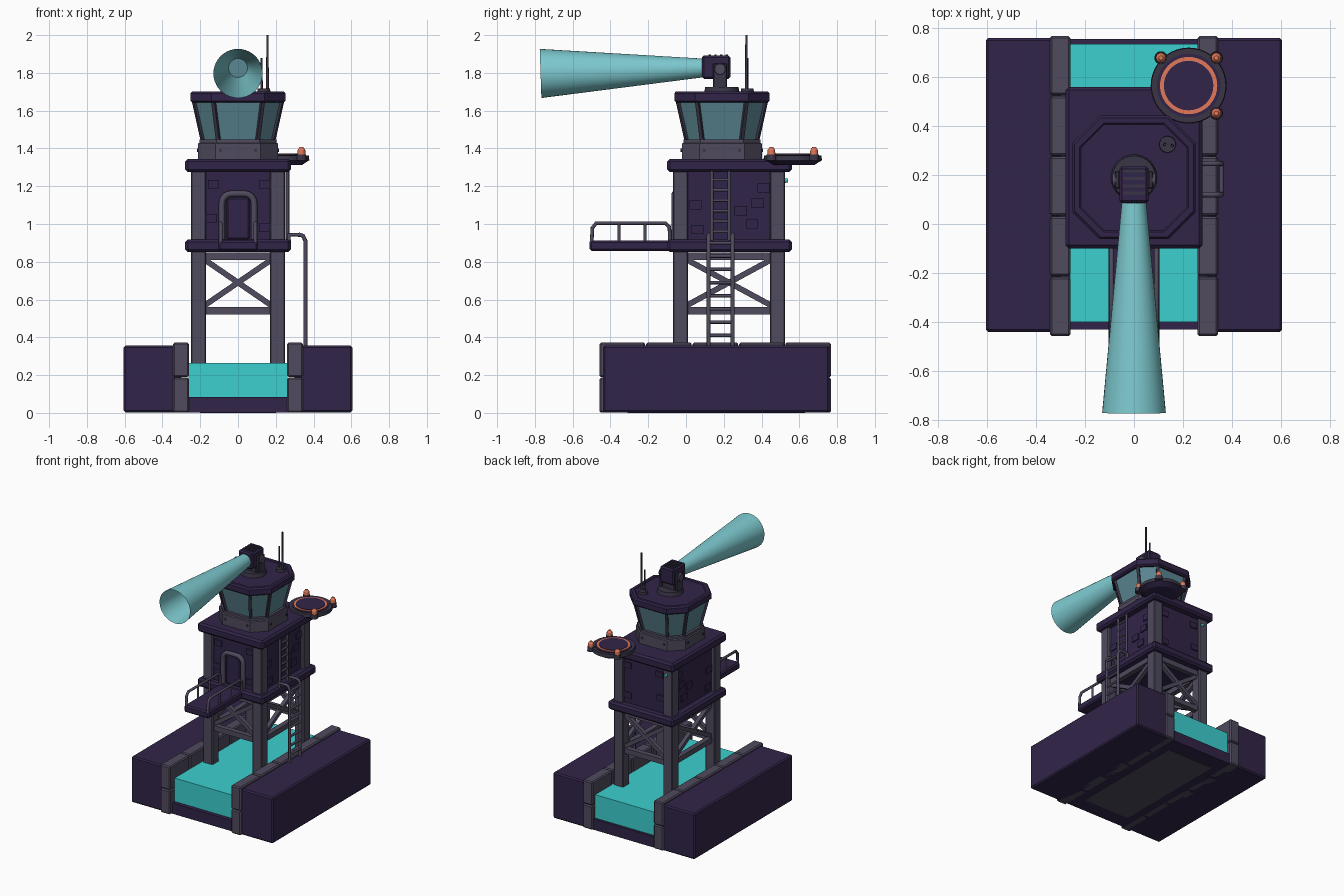
import bpy, bmesh, math
from mathutils import Vector, Matrix

if "Cube" in bpy.data.objects:
    bpy.data.objects.remove(bpy.data.objects["Cube"])

def mat(name, r, g, b):
    m = bpy.data.materials.new(name)
    m.diffuse_color = (r, g, b, 1)
    m.use_nodes = True
    m.node_tree.nodes["Principled BSDF"].inputs["Base Color"].default_value = m.diffuse_color
    return m

PURPLE = mat("dark_purple", 0.031, 0.018, 0.066)
GREY = mat("stone_grey", 0.080, 0.070, 0.112)
DARK = mat("dark_metal", 0.042, 0.036, 0.062)
WATER = mat("water_cyan", 0.045, 0.63, 0.63)
GLASS = mat("window_glass", 0.105, 0.242, 0.291)
BEAM = mat("pale_beam", 0.205, 0.59, 0.63)
ORANGE = mat("signal_orange", 0.75, 0.19, 0.10)

CY = 0.2275   # tower centre
OY = 0.19     # control room centre

def finish(name, bm, m, smooth=False):
    bmesh.ops.recalc_face_normals(bm, faces=bm.faces)
    me = bpy.data.meshes.new(name)
    if smooth:
        for f in bm.faces:
            f.smooth = len(f.verts) == 4
    bm.to_mesh(me)
    bm.free()
    me.materials.append(m)
    ob = bpy.data.objects.new(name, me)
    bpy.context.collection.objects.link(ob)
    return ob

def box(name, x0, x1, y0, y1, z0, z1, m, bevel=0.0):
    bm = bmesh.new()
    bmesh.ops.create_cube(bm, size=1)
    for v in bm.verts:
        v.co = Vector(((x0 + x1) / 2 + v.co.x * (x1 - x0),
                       (y0 + y1) / 2 + v.co.y * (y1 - y0),
                       (z0 + z1) / 2 + v.co.z * (z1 - z0)))
    if bevel:
        bmesh.ops.bevel(bm, geom=bm.edges[:], offset=bevel, segments=1, affect='EDGES')
    return finish(name, bm, m)

def cyl(name, a, b, r0, r1, m, n=32, caps=True):
    a, b = Vector(a), Vector(b)
    bm = bmesh.new()
    M = Matrix.Translation((a + b) / 2) @ (b - a).to_track_quat('Z', 'Y').to_matrix().to_4x4()
    bmesh.ops.create_cone(bm, cap_ends=caps, segments=n, radius1=r0, radius2=r1,
                          depth=(b - a).length, matrix=M)
    return finish(name, bm, m, True)

def bar(name, a, b, w, m, h=None):
    """Rectangular beam between two points."""
    a, b = Vector(a), Vector(b)
    bm = bmesh.new()
    M = Matrix.Translation((a + b) / 2) @ (b - a).to_track_quat('Z', 'Y').to_matrix().to_4x4()
    bmesh.ops.create_cube(bm, size=1, matrix=M @ Matrix.Diagonal((w, h or w, (b - a).length, 1)))
    return finish(name, bm, m)

def tube(name, pts, r, m):
    cu = bpy.data.curves.new(name, 'CURVE')
    cu.dimensions = '3D'
    cu.bevel_depth = r
    cu.bevel_resolution = 2
    cu.use_fill_caps = True
    s = cu.splines.new('POLY')
    s.points.add(len(pts) - 1)
    for p, co in zip(s.points, pts):
        p.co = (*co, 1)
    cu.materials.append(m)
    ob = bpy.data.objects.new(name, cu)
    bpy.context.collection.objects.link(ob)
    bpy.ops.object.select_all(action='DESELECT')
    ob.select_set(True)
    bpy.context.view_layer.objects.active = ob
    bpy.ops.object.convert(target='MESH')

def octagon(h):
    c = h * 0.56
    return [(h, -c), (h, c), (c, h), (-c, h), (-h, c), (-h, -c), (-c, -h), (c, -h)]

def octo(name, levels, m):
    """Stack of chamfered squares given as (half width, z)."""
    bm = bmesh.new()
    rings = [[bm.verts.new((x, OY + y, z)) for x, y in octagon(h)] for h, z in levels]
    for p, q in zip(rings, rings[1:]):
        for i in range(8):
            bm.faces.new((p[i], p[(i + 1) % 8], q[(i + 1) % 8], q[i]))
    bm.faces.new(rings[0])
    bm.faces.new(rings[-1])
    return finish(name, bm, m)

# Canal base: banks, bed, water, kerbs, underside plate
for s, side in ((-1, "left"), (1, "right")):
    x0, x1 = sorted((s * 0.30, s * 0.605))
    box(side + "_bank", x0, x1, -0.44, 0.76, 0.002, 0.356, PURPLE, 0.01)
    x0, x1 = sorted((s * 0.26, s * 0.343))
    step = 1.23 / 5
    for i in range(5):
        y = -0.46 + i * step
        for z0, z1 in ((0.002, 0.187), (0.19, 0.372)):
            box(side + "_kerb_stone", x0, x1, y + 0.002, y + step - 0.002, z0, z1, GREY, 0.008)
box("canal_bed", -0.3, 0.3, -0.43, 0.755, 0.002, 0.085, PURPLE)
box("water", -0.262, 0.262, -0.40, 0.735, 0.08, 0.265, WATER)
box("underside_plate", -0.2, 0.2, -0.31, 0.63, 0.0, 0.01, GREY)

# Corner posts and lattice bracing
LX, LY = 0.21, 0.2575
for sx in (-1, 1):
    for sy in (-1, 1):
        x, y = sx * LX, CY + sy * LY
        box("tower_leg", x - 0.04, x + 0.04, y - 0.04, y + 0.04, 0.085, 1.28, GREY, 0.006)
for s in (-1, 1):
    y, x = CY + s * LY, s * LX
    for z in (0.54, 0.83):
        bar("cross_beam", (-LX, y, z), (LX, y, z), 0.04, GREY)
        bar("side_beam", (x, CY - LY, z), (x, CY + LY, z), 0.04, GREY)
    for d in (-1, 1):
        bar("front_back_brace", (-d * 0.19, y, 0.56), (d * 0.19, y, 0.82), 0.03, GREY)
        bar("side_brace", (x, CY - d * 0.24, 0.56), (x, CY + d * 0.24, 0.82), 0.03, GREY)

# Cabin
box("cabin_floor", -0.28, 0.28, -0.1, 0.56, 0.852, 0.918, PURPLE, 0.014)
box("cabin_walls", -0.225, 0.225, -0.05, 0.505, 0.9, 1.29, PURPLE)
box("cabin_roof", -0.28, 0.28, -0.1, 0.56, 1.275, 1.345, PURPLE, 0.014)
for x, z in ((-0.13, 1.21), (0.14, 1.21), (-0.14, 1.03), (0.14, 0.98)):
    for y in (-0.05, 0.505):
        box("wall_plate", x - 0.03, x + 0.03, y - 0.009, y + 0.009, z - 0.022, z + 0.022, PURPLE)
for y, z in ((0.41, 1.19), (0.35, 1.0), (0.29, 1.07), (0.05, 1.1), (0.06, 0.97), (0.38, 1.11)):
    for x in (-0.225, 0.225):
        box("side_plate", x - 0.009, x + 0.009, y - 0.032, y + 0.032, z - 0.024, z + 0.024, PURPLE)
cyl("rear_lamp", (-0.2, 0.52, 1.23), (-0.2, 0.54, 1.23), 0.013, 0.01, WATER, 12)

# Door with arched frame
arch = [(-0.085, -0.06, 0.91)]
arch += [(sx * 0.035 + 0.05 * math.cos(a), -0.06, 1.11 + 0.05 * math.sin(a))
         for sx, a0 in ((-1, math.pi), (1, math.pi / 2))
         for a in [a0 - k * math.pi / 8 for k in range(5)]]
arch.append((0.085, -0.06, 0.91))
tube("door_frame", arch, 0.017, GREY)
box("door_panel", -0.06, 0.06, -0.062, -0.04, 0.918, 1.14, PURPLE, 0.008)

# Balcony and railings
box("balcony", -0.105, 0.105, -0.51, -0.08, 0.858, 0.912, PURPLE, 0.01)
for s in (-1, 1):
    x = s * 0.092
    tube("balcony_rail", [(x, -0.5, 0.9), (x, -0.495, 0.98), (x, -0.475, 1.005),
                          (x, -0.11, 1.005), (x, -0.088, 0.985), (x, -0.085, 0.9)], 0.01, GREY)
    for y in (-0.355, -0.217):
        tube("rail_post", [(x, y, 0.9), (x, y, 1.005)], 0.008, GREY)

# Ladders on the right side
for y in (0.12, 0.247):
    tube("lower_ladder_rail", [(0.357, y, 0.35), (0.357, y, 0.91), (0.345, y, 0.937),
                               (0.325, y, 0.943), (0.27, y, 0.943), (0.27, y, 0.9)], 0.011, GREY)
for i in range(8):
    z = 0.41 + i * 0.07
    tube("lower_rung", [(0.357, 0.12, z), (0.357, 0.247, z)], 0.009, GREY)
for y in (0.137, 0.228):
    tube("upper_ladder_rail", [(0.262, y, 0.9), (0.262, y, 1.3)], 0.01, GREY)
for i in range(7):
    z = 0.96 + i * 0.055
    tube("upper_rung", [(0.262, 0.137, z), (0.262, 0.228, z)], 0.008, GREY)

# Control room
octo("control_room_base", [(0.212, 1.34), (0.212, 1.425), (0.204, 1.43), (0.204, 1.447)], GREY)
octo("control_room_glass", [(0.183, 1.44), (0.23, 1.65)], GLASS)
for (x0, y0), (x1, y1) in zip(octagon(0.184), octagon(0.231)):
    bar("window_mullion", (x0, OY + y0, 1.44), (x1, OY + y1, 1.65), 0.02, DARK)
octo("control_room_roof", [(0.24, 1.642), (0.252, 1.652), (0.252, 1.692), (0.243, 1.702),
                           (0.222, 1.702), (0.216, 1.696)], PURPLE)
for s in (-1, 1):
    for x in (-0.17, 0.17):
        cyl("base_bolt", (x * 0.55, OY + s * 0.2, 1.39), (x * 0.55, OY + s * 0.218, 1.39), 0.009, 0.009, DARK, 8)
        cyl("base_bolt", (s * 0.2, OY + x * 0.55, 1.39), (s * 0.218, OY + x * 0.55, 1.39), 0.009, 0.009, DARK, 8)

# Searchlight and its beam
cyl("light_turntable", (0, OY, 1.69), (0, OY, 1.725), 0.095, 0.088, DARK)
for s in (-1, 1):
    x0, x1 = sorted((s * 0.058, s * 0.078))
    box("light_fork", x0, x1, 0.143, 0.217, 1.72, 1.85, DARK, 0.005)
    cyl("light_pivot", (s * 0.07, 0.18, 1.82), (s * 0.088, 0.18, 1.82), 0.03, 0.028, GREY, 20)
box("light_neck", -0.05, 0.05, 0.143, 0.217, 1.71, 1.79, DARK)
box("light_head", -0.06, 0.06, 0.085, 0.235, 1.768, 1.892, PURPLE, 0.01)
for i in range(4):
    y = 0.12 + i * 0.03
    box("cooling_fin", -0.045, 0.045, y, y + 0.012, 1.885, 1.898, DARK)
cyl("light_lens", (0, 0.09, 1.826), (0, 0.078, 1.826), 0.05, 0.05, GLASS)
cyl("light_beam", (0, 0.085, 1.826), (0, -0.77, 1.797), 0.05, 0.13, BEAM, 40, False)

# Antennas
cyl("antenna_base", (0.137, 0.325, 1.69), (0.137, 0.325, 1.717), 0.035, 0.033, DARK, 20)
cyl("tall_antenna", (0.156, 0.32, 1.70), (0.156, 0.32, 2.0), 0.008, 0.006, DARK, 10)
cyl("short_antenna", (0.125, 0.325, 1.70), (0.125, 0.325, 1.88), 0.007, 0.005, DARK, 10)

# Landing pad
PX, PY = 0.223, 0.565
cyl("pad_underside", (PX, PY, 1.312), (PX, PY, 1.335), 0.115, 0.15, PURPLE, 40)
cyl("pad_rim", (PX, PY, 1.335), (PX, PY, 1.362), 0.155, 0.152, DARK, 40)
cyl("pad_deck", (PX, PY, 1.35), (PX, PY, 1.366), 0.13, 0.13, PURPLE, 40)
cyl("pad_ring", (PX, PY, 1.36), (PX, PY, 1.369), 0.117, 0.117, ORANGE, 40)
cyl("pad_centre", (PX, PY, 1.36), (PX, PY, 1.372), 0.101, 0.101, PURPLE, 40)
for sx, sy in ((-1, 1), (1, 1), (1, -1)):
    x, y = PX + sx * 0.113, PY + sy * 0.113
    cyl("lamp_socket", (x, y, 1.335), (x, y, 1.368), 0.027, 0.025, DARK, 16)
    cyl("pad_lamp", (x, y, 1.365), (x, y, 1.392), 0.021, 0.02, ORANGE, 16)
    cyl("pad_lamp_cap", (x, y, 1.392), (x, y, 1.408), 0.02, 0.009, ORANGE, 16)
